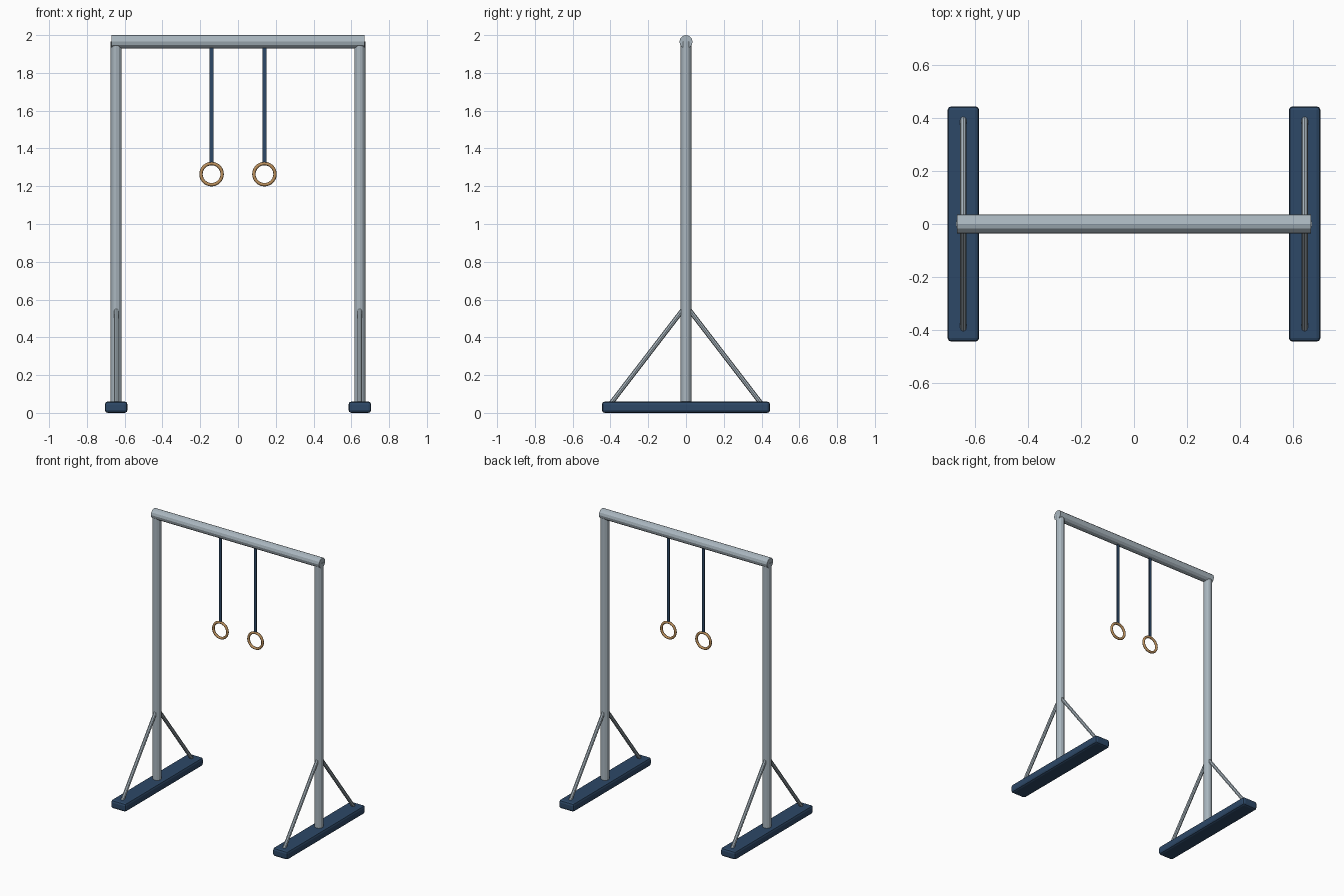
import bpy, bmesh, math
from mathutils import Vector, Matrix

if "Cube" in bpy.data.objects:
    bpy.data.objects.remove(bpy.data.objects["Cube"])


def material(name, rgb):
    m = bpy.data.materials.new(name)
    m.diffuse_color = (*rgb, 1)
    m.use_nodes = True
    m.node_tree.nodes["Principled BSDF"].inputs["Base Color"].default_value = m.diffuse_color
    return m


STEEL = material("light grey steel", (0.40, 0.47, 0.52))
NAVY = material("navy blue", (0.026, 0.065, 0.135))
WOOD = material("tan wood", (0.50, 0.28, 0.11))


def add_object(name, bm, mat):
    me = bpy.data.meshes.new(name)
    bm.to_mesh(me)
    bm.free()
    me.materials.append(mat)
    ob = bpy.data.objects.new(name, me)
    bpy.context.collection.objects.link(ob)
    return ob


def tube(name, a, b, radius, sides, mat):
    a, b = Vector(a), Vector(b)
    rot = (b - a).to_track_quat('Z', 'Y').to_matrix().to_4x4()
    bm = bmesh.new()
    bmesh.ops.create_cone(bm, cap_ends=True, segments=sides, radius1=radius,
                          radius2=radius, depth=(b - a).length,
                          matrix=Matrix.Translation((a + b) / 2) @ rot)
    return add_object(name, bm, mat)


def box(name, centre, size, mat, bevel=0.0):
    bm = bmesh.new()
    bmesh.ops.create_cube(bm, size=1, matrix=Matrix.Translation(centre)
                          @ Matrix.Diagonal((*size, 1)))
    if bevel:
        bmesh.ops.bevel(bm, geom=bm.edges[:], offset=bevel, segments=2,
                        profile=0.5, affect='EDGES')
    return add_object(name, bm, mat)


# Top bar
tube("top_bar", (-0.67, 0, 1.965), (0.67, 0, 1.965), 0.035, 12, STEEL)

for side, s in (("left", -1), ("right", 1)):
    x = s * 0.645

    # Foot, upright and the two diagonal braces
    box(f"{side}_foot", (x, 0, 0.03), (0.12, 0.89, 0.06), NAVY, 0.015)
    tube(f"{side}_upright", (x, 0, 0.05), (x, 0, 1.965), 0.029, 12, STEEL)
    for end, e in (("front", -1), ("back", 1)):
        tube(f"{side}_{end}_brace", (x, e * 0.398, 0.05), (x, e * 0.01, 0.555),
             0.0125, 8, STEEL)

    # Hanging strap
    rx = s * 0.14
    box(f"{side}_strap", (rx, 0, 1.635), (0.02, 0.008, 0.63), NAVY)

    # Gymnastic ring
    bpy.ops.mesh.primitive_torus_add(location=(rx, 0, 1.264),
                                     rotation=(math.pi / 2, 0, 0),
                                     major_radius=0.056, minor_radius=0.009,
                                     major_segments=28, minor_segments=8)
    ring = bpy.context.object
    ring.name = f"{side}_ring"
    ring.data.materials.append(WOOD)
    bpy.ops.object.shade_smooth()
